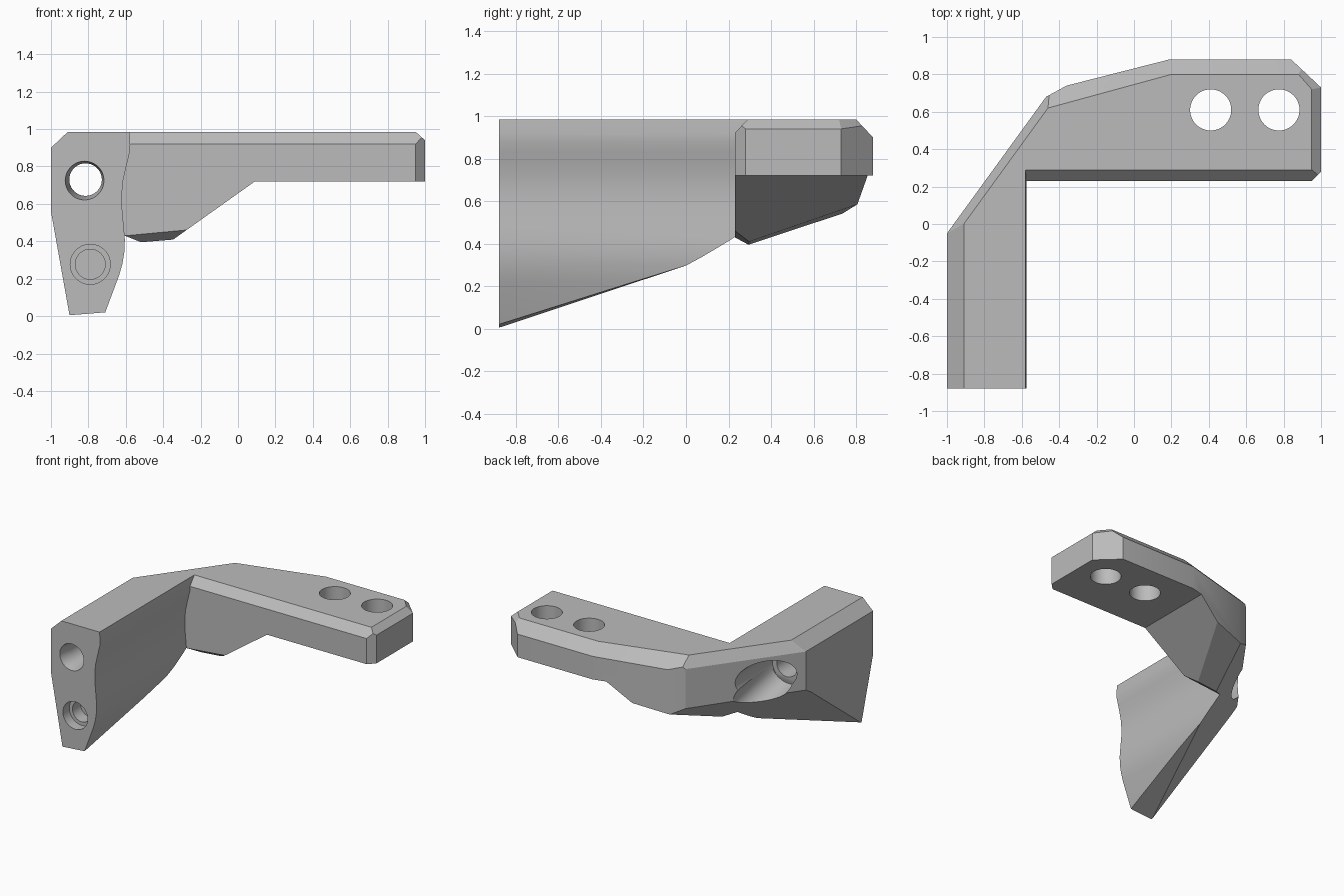
import bpy, bmesh
from mathutils import Vector

cube = bpy.data.objects.get("Cube")
if cube:
    bpy.data.objects.remove(cube, do_unlink=True)

TOP = 0.985
BACK = 0.88


def make_object(name, bm):
    bmesh.ops.recalc_face_normals(bm, faces=bm.faces)
    mesh = bpy.data.meshes.new(name)
    bm.to_mesh(mesh)
    bm.free()
    obj = bpy.data.objects.new(name, mesh)
    bpy.context.collection.objects.link(obj)
    return obj


def extrude_profile(points, y0, y1):
    """Extrude an (x, z) profile along y."""
    bm = bmesh.new()
    face = bm.faces.new([bm.verts.new((x, y0, z)) for x, z in points])
    moved = bmesh.ops.extrude_face_region(bm, geom=[face])["geom"]
    verts = [v for v in moved if isinstance(v, bmesh.types.BMVert)]
    bmesh.ops.translate(bm, verts=verts, vec=(0, y1 - y0, 0))
    bmesh.ops.recalc_face_normals(bm, faces=bm.faces)
    return bm


def cut(bm, a, b, c, outward):
    """Slice off everything beyond the plane through a, b, c."""
    a, b, c = Vector(a), Vector(b), Vector(c)
    n = (b - a).cross(c - a).normalized()
    if n.dot(Vector(outward)) < 0:
        n = -n
    geom = bm.verts[:] + bm.edges[:] + bm.faces[:]
    res = bmesh.ops.bisect_plane(bm, geom=geom, dist=1e-5, plane_co=a,
                                 plane_no=n, clear_outer=True)
    edges = [e for e in res["geom_cut"]
             if isinstance(e, bmesh.types.BMEdge) and e.is_boundary]
    if edges:
        bmesh.ops.holes_fill(bm, edges=edges, sides=0)


def boolean(target, other, operation):
    mod = target.modifiers.new("join", "BOOLEAN")
    mod.operation = operation
    mod.solver = "EXACT"
    mod.object = other
    bpy.context.view_layer.objects.active = target
    bpy.ops.object.modifier_apply(modifier=mod.name)
    bpy.data.objects.remove(other, do_unlink=True)


def bore(target, start, end, r1, r2=None):
    """Drill a round or tapered hole from start to end."""
    start, end = Vector(start), Vector(end)
    axis = end - start
    bm = bmesh.new()
    bmesh.ops.create_cone(bm, cap_ends=True, segments=48, radius1=r1,
                          radius2=r2 or r1, depth=axis.length)
    bm.transform(axis.to_track_quat("Z", "Y").to_matrix().to_4x4())
    bmesh.ops.translate(bm, verts=bm.verts, vec=(start + end) / 2)
    cutter = make_object("hole_cutter", bm)
    cutter.hide_render = True
    boolean(target, cutter, "DIFFERENCE")


# Side arm: curved inner face, tapered outer face
arm_profile = [(-0.91, 1.04), (-0.91, TOP), (-1, 0.9), (-1, 0.56), (-0.9, 0), (-0.71, 0.0),
               (-0.71, 0.02), (-0.635, 0.22), (-0.618, 0.28), (-0.608, 0.34),
               (-0.605, 0.41), (-0.612, 0.49), (-0.62, 0.58), (-0.621, 0.65),
               (-0.615, 0.72), (-0.602, 0.78), (-0.59, 0.83), (-0.578, 0.88),
               (-0.576, 0.92), (-0.58, TOP), (-0.58, 1.04)]
bracket = make_object("bracket", extrude_profile(arm_profile, -BACK, 0.6))

# Cross bar with sloping brace, front edges chamfered
bar = extrude_profile([(-0.95, 1.06), (-0.95, -0.02), (0.09, 0.72), (1, 0.72), (1, 1.06)],
                      0.23, 1)
cut(bar, (0, 0.29, TOP), (1, 0.29, TOP), (0, 0.23, 0.92), (0, -1, 1))
cut(bar, (0.95, 0.23, 0), (1, 0.28, 0), (1, 0.28, 1), (1, -1, 0))
cut(bar, (-0.6, 0.23, 0.43), (-0.28, 0.23, 0.46), (-0.6, 0.29, 0.39), (0, -1, -1))
boolean(bracket, make_object("bar", bar), "UNION")

# Trim the joined body
bm = bmesh.new()
bm.from_mesh(bracket.data)
outline = [(-1, -0.05), (-0.47, 0.68), (-0.36, 0.74), (0.19, BACK), (0.84, BACK), (1, 0.73)]
for (x0, y0), (x1, y1) in zip(outline, outline[1:]):
    cut(bm, (x0, y0, 0), (x1, y1, 0), (x0, y0, 1), (y0 - y1, x1 - x0, 0))
cut(bm, (0, 0, TOP), (1, 0, TOP), (0, 1, TOP), (0, 0, 1))

# Top edge chamfers: two points on the top rim, one lower point, outward direction
chamfers = [((-0.91, 0), (-0.46, 0.62), (-1, -0.05, 0.9), (-1, 1, 1)),
            ((-0.46, 0.62), (0.2, 0.8), (0.19, BACK, 0.9), (0, 1, 1)),
            ((0.2, 0.8), (0.88, 0.8), (0.84, BACK, 0.9), (0, 1, 1)),
            ((0.88, 0.8), (0.95, 0.72), (1, 0.73, 0.94), (1, 1, 1)),
            ((0.95, 0.72), (0.95, 0.29), (1, 0.73, 0.94), (1, 0, 1))]
for p, q, low, out in chamfers:
    cut(bm, (*p, TOP), (*q, TOP), low, out)

# Rising underside and leaning lower corner
def underside(x, y):
    return (x, y, 0.005 + 0.08 * (x + 0.9) + 0.306 * (y + BACK))

cut(bm, underside(0, 0), underside(1, 0), underside(0, 1), (0, 0, -1))
cut(bm, (-1, -0.05, 0.6), (-0.9, -BACK, 0), (-0.53, 0.27, 0.39), (-1, 1, -1))
bmesh.ops.remove_doubles(bm, verts=bm.verts, dist=1e-4)
bmesh.ops.recalc_face_normals(bm, faces=bm.faces)
bm.to_mesh(bracket.data)
bm.free()

# Mounting holes through the bar
for x in (0.41, 0.775):
    bore(bracket, (x, 0.61, 0.5), (x, 0.61, 1.2), 0.11)

# Through hole in the arm, with a wide recess opening at the back corner
bore(bracket, (-0.815, -1, 0.73), (-0.815, 0, 0.73), 0.087)
bore(bracket, (-0.82, -0.89, 0.725), (-0.815, -0.78, 0.73), 0.105, 0.087)
bore(bracket, (-0.825, -0.08, 0.735), (-0.825, 0.8, 0.735), 0.136)
bore(bracket, (-0.82, -0.06, 0.71), (-0.8, 0.55, 0.56), 0.125)

# Stepped blind hole low on the arm
bore(bracket, (-0.79, -1, 0.277), (-0.79, -0.8, 0.277), 0.107)
bore(bracket, (-0.79, -0.95, 0.277), (-0.79, -0.7, 0.277), 0.08)

# Single grey finish
mat = bpy.data.materials.new("plain grey")
mat.use_nodes = True
grey = (0.5, 0.5, 0.5, 1)
mat.diffuse_color = grey
mat.node_tree.nodes["Principled BSDF"].inputs["Base Color"].default_value = grey
bracket.data.materials.clear()
bracket.data.materials.append(mat)
for poly in bracket.data.polygons:
    poly.material_index = 0

bpy.ops.object.select_all(action="DESELECT")
bracket.select_set(True)
bpy.context.view_layer.objects.active = bracket
bpy.ops.object.shade_smooth_by_angle(angle=0.35)
